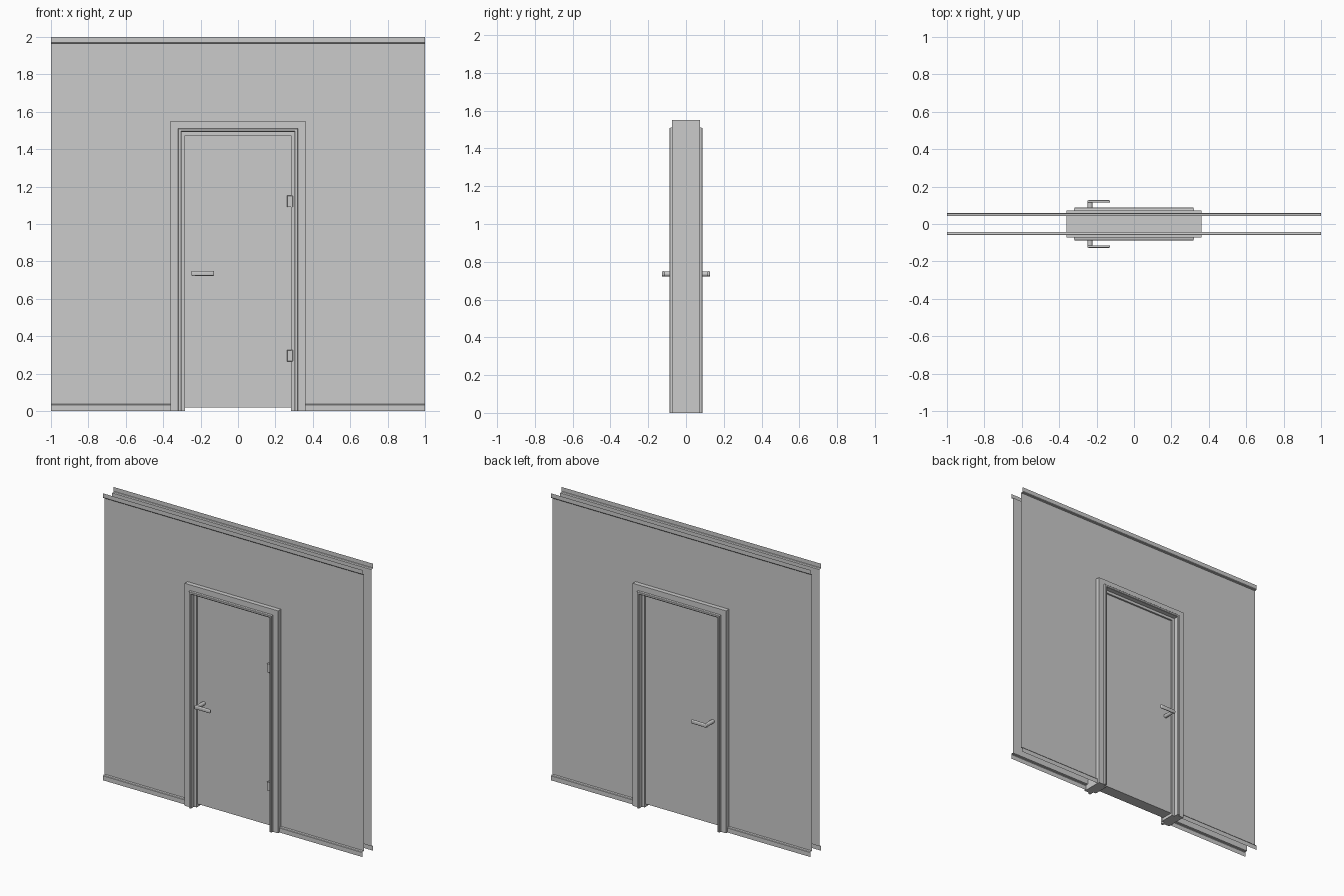
import bpy, bmesh, math
from mathutils import Matrix

if "Cube" in bpy.data.objects:
    bpy.data.objects.remove(bpy.data.objects["Cube"])


def finish(name, bm, smooth=False):
    bmesh.ops.recalc_face_normals(bm, faces=bm.faces)
    me = bpy.data.meshes.new(name)
    bm.to_mesh(me)
    bm.free()
    ob = bpy.data.objects.new(name, me)
    bpy.context.collection.objects.link(ob)
    if smooth:
        bpy.context.view_layer.objects.active = ob
        ob.select_set(True)
        bpy.ops.object.shade_smooth_by_angle(angle=math.radians(35))
        ob.select_set(False)
    return ob


def box(name, x0, x1, y0, y1, z0, z1, bevel=0, segments=1):
    bm = bmesh.new()
    bmesh.ops.create_cube(bm, size=1)
    for v in bm.verts:
        v.co.x = x0 + (v.co.x + .5) * (x1 - x0)
        v.co.y = y0 + (v.co.y + .5) * (y1 - y0)
        v.co.z = z0 + (v.co.z + .5) * (z1 - z0)
    if bevel:
        bmesh.ops.bevel(bm, geom=bm.edges[:], offset=bevel,
                        segments=segments, profile=.5, affect='EDGES')
    return finish(name, bm, segments > 1)


def sheet(bm, profile, x0, x1, side):
    # open (y, z) profile pulled along x
    rows = [(bm.verts.new((x0, side * y, z)), bm.verts.new((x1, side * y, z)))
            for y, z in profile]
    for (a, b), (c, d) in zip(rows, rows[1:]):
        face = (a, b, d, c) if side < 0 else (c, d, b, a)
        bm.faces.new(face)


# wall sheets with skirting and ceiling trim, open at the ends
W, T, HOLE, HEAD = .042, .058, .33, 1.52
top = [(W, 1.965), (T - .003, 1.967), (T, 1.971), (T, 2)]
bottom = [(T, 0), (T, .031), (T - .003, .035), (W, .037)]
for side, label in ((-1, "front"), (1, "back")):
    bm = bmesh.new()
    sheet(bm, bottom + [(W, HEAD)] + top, -1, -HOLE, side)
    sheet(bm, bottom + [(W, HEAD)] + top, HOLE, 1, side)
    sheet(bm, [(W, HEAD)] + top, -HOLE, HOLE, side)
    bmesh.ops.remove_doubles(bm, verts=bm.verts, dist=1e-5)
    finish(label + "_wall", bm)

# door frame: one section swept with mitred corners around the opening
half = [(.36, .073), (.321, .073), (.319, .085), (.317, .087), (.306, .087),
        (.303, .084), (.302, .052), (.283, .052)]
section = half + [(d, -y) for d, y in reversed(half)]
bm = bmesh.new()
rings = []
for sx, up in ((-1, 0), (-1, 1), (1, 1), (1, 0)):
    rings.append([bm.verts.new((sx * d, y, up * (d + 1.19))) for d, y in section])
n = len(section)
for r, s in zip(rings, rings[1:]):
    for i in range(n):
        j = (i + 1) % n
        bm.faces.new((r[i], r[j], s[j], s[i]))
bm.faces.new(rings[0])
bm.faces.new(rings[-1][::-1])
finish("door_frame", bm)

# door leaf
box("door_leaf", -.284, .284, -.04, .04, .02, 1.474)

# hinges on the front
for i, z in enumerate((.265, 1.09)):
    box("hinge_%d" % (i + 1), .262, .293, -.057, -.039, z, z + .062, .002)

# lever handles on both faces
for side, label in ((-1, "front"), (1, "back")):
    bm = bmesh.new()
    mid = Matrix.Translation((-.235, side * .081, .735)) @ Matrix.Rotation(math.pi / 2, 4, 'X')
    bmesh.ops.create_cone(bm, cap_ends=True, segments=24, radius1=.013,
                          radius2=.013, depth=.09, matrix=mid)
    finish(label + "_handle_stem", bm, True)
    ya, yb = sorted((side * .114, side * .127))
    box(label + "_handle_lever", -.249, -.127, ya, yb, .723, .75, .006, 3)
